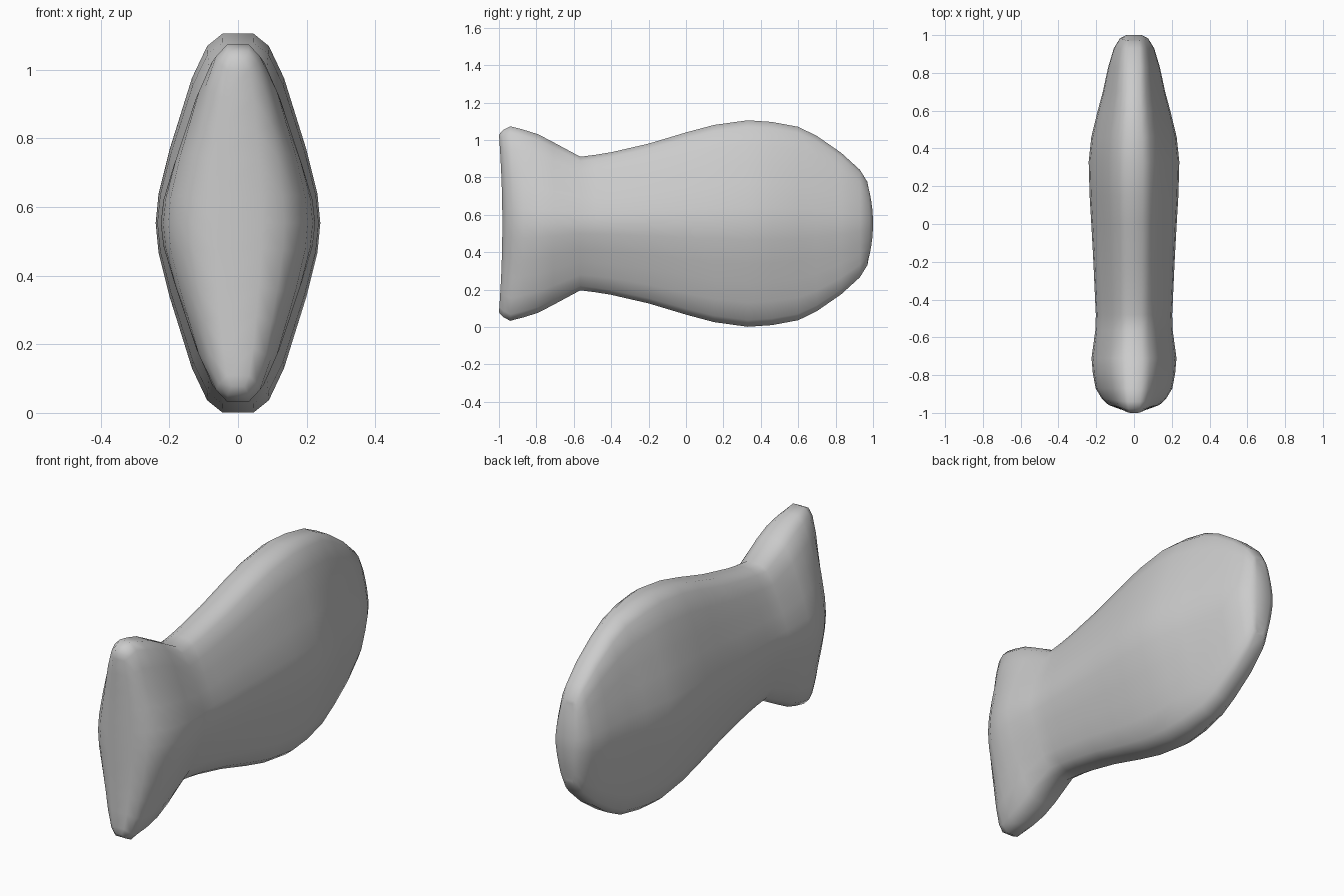
import bpy, bmesh

ZC = 0.553
# Quarter cross-section, normalised: (width fraction, height fraction), top to side
QUARTER = [(0.19, 1), (0.375, 0.935), (0.56, 0.765), (0.70, 0.57),
           (0.83, 0.39), (0.965, 0.155), (1, 0)]
# Stations: y at mid height, half width, half height, y bow at top/bottom, squareness
STATIONS = [
    (-0.982, 0.07, 0.475, -0.018, 0.8), (-0.958, 0.135, 0.50, -0.02, 0.9),
    (-0.925, 0.17, 0.52, -0.015, 1), (-0.87, 0.203, 0.502, 0, 1),
    (-0.79, 0.218, 0.477, 0, 1), (-0.71, 0.225, 0.435, 0, 1),
    (-0.565, 0.205, 0.357, 0, 1), (-0.48, 0.202, 0.368, 0, 1),
    (-0.40, 0.206, 0.381, 0, 1), (-0.2, 0.215, 0.427, 0, 1),
    (0, 0.226, 0.487, 0, 1), (0.15, 0.235, 0.527, 0, 1),
    (0.33, 0.240, 0.552, 0, 1), (0.46, 0.226, 0.543, 0, 1),
    (0.6, 0.192, 0.517, 0, 1), (0.7, 0.165, 0.468, 0, 0.95),
    (0.83, 0.137, 0.378, 0, 0.85), (0.93, 0.107, 0.287, 0, 0.75),
    (0.982, 0.075, 0.222, -0.012, 0.65), (1.0, 0.042, 0.205, -0.028, 0.6),
]

# Full section ring from the mirrored quarter
half = QUARTER + [(x, -z) for x, z in reversed(QUARTER[:-1])]
ring = half + [(-x, z) for x, z in reversed(half)]
ring = [p for i, p in enumerate(ring) if p != ring[i - 1]]

# Loft the body and flared tail through the stations
bm = bmesh.new()
rows = []
for y, w, h, bow, k in STATIONS:
    rows.append([bm.verts.new(((abs(x) ** k) * w * (1 if x > 0 else -1),
                               y + bow * z * z, ZC + z * h)) for x, z in ring])
n = len(ring)
for a, b in zip(rows, rows[1:]):
    for i in range(n):
        j = (i + 1) % n
        bm.faces.new((a[i], a[j], b[j], b[i]))
# Close both ends with strips from side to side
for row in (rows[0], rows[-1]):
    for i in range(n // 2 - 1):
        bm.faces.new((row[i], row[i + 1], row[n - 2 - i], row[n - 1 - i]))
bmesh.ops.recalc_face_normals(bm, faces=bm.faces)

mesh = bpy.data.meshes.new("fish_body")
bm.to_mesh(mesh)
bm.free()
for p in mesh.polygons:
    p.use_smooth = True
body = bpy.data.objects.new("fish_body", mesh)
bpy.context.collection.objects.link(body)
